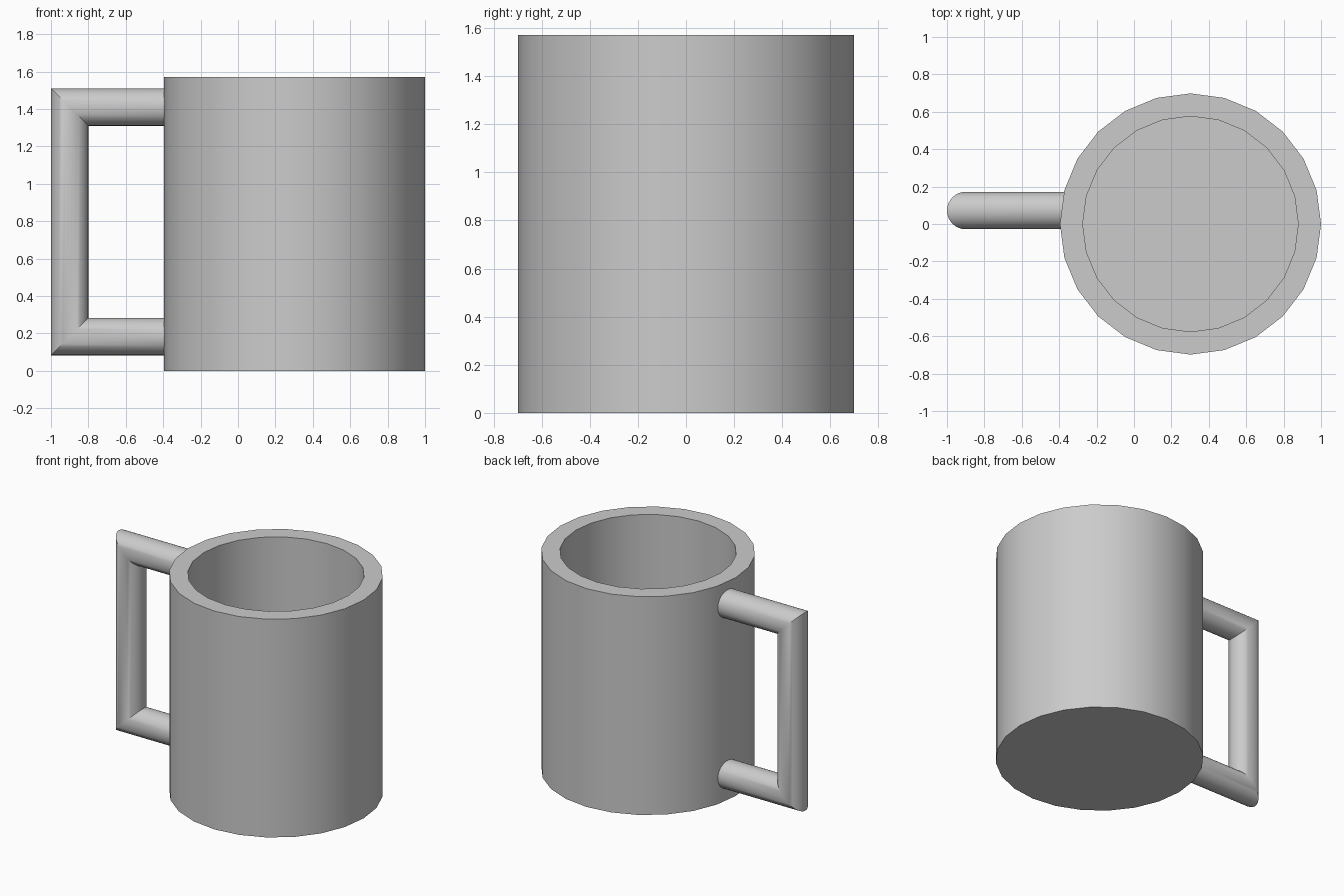
import bpy, bmesh
from math import cos, sin, tau, radians

default = bpy.data.objects.get("Cube")
if default:
    bpy.data.objects.remove(default, do_unlink=True)

grey = bpy.data.materials.new("light grey")
grey.use_nodes = True
colour = (0.6, 0.6, 0.6, 1)
grey.diffuse_color = colour
grey.node_tree.nodes["Principled BSDF"].inputs["Base Color"].default_value = colour


def loft(name, rings):
    """Skin a list of equal rings, cap both ends and shade smooth by angle."""
    bm = bmesh.new()
    loops = [[bm.verts.new(p) for p in ring] for ring in rings]
    n = len(loops[0])
    for a, b in zip(loops, loops[1:]):
        for i in range(n):
            j = (i + 1) % n
            bm.faces.new((a[i], a[j], b[j], b[i]))
    bm.faces.new(loops[0])
    bm.faces.new(loops[-1])
    bmesh.ops.recalc_face_normals(bm, faces=bm.faces)
    mesh = bpy.data.meshes.new(name)
    bm.to_mesh(mesh)
    bm.free()
    mesh.materials.append(grey)
    obj = bpy.data.objects.new(name, mesh)
    bpy.context.collection.objects.link(obj)
    bpy.ops.object.select_all(action="DESELECT")
    bpy.context.view_layer.objects.active = obj
    obj.select_set(True)
    bpy.ops.object.shade_smooth_by_angle(angle=radians(30))
    return obj


def angles(n):
    return [tau * i / n for i in range(n)]


# Mug body: outer wall, rim, inner wall and floor
CENTRE_X, OUTER, INNER, HEIGHT, FLOOR = 0.302, 0.698, 0.576, 1.57, 0.12
profile = [(OUTER, 0), (OUTER, HEIGHT), (INNER, HEIGHT), (INNER, FLOOR)]
loft("mug_body", [[(CENTRE_X + r * cos(a), r * sin(a), z) for a in angles(24)]
                  for r, z in profile])

# Handle: round bar with two mitred corners, its ends sunk into the wall
TUBE, HANDLE_Y, GRIP_X, END_X, LOW, HIGH = 0.1, 0.072, -0.9, -0.33, 0.183, 1.41


def bar_ring(x, z, dx, dz):
    return [(x + dx * TUBE * cos(a), HANDLE_Y + TUBE * sin(a), z + dz * TUBE * cos(a))
            for a in angles(32)]


loft("handle", [bar_ring(END_X, HIGH, 0, 1), bar_ring(GRIP_X, HIGH, -1, 1),
                bar_ring(GRIP_X, LOW, -1, -1), bar_ring(END_X, LOW, 0, -1)])
